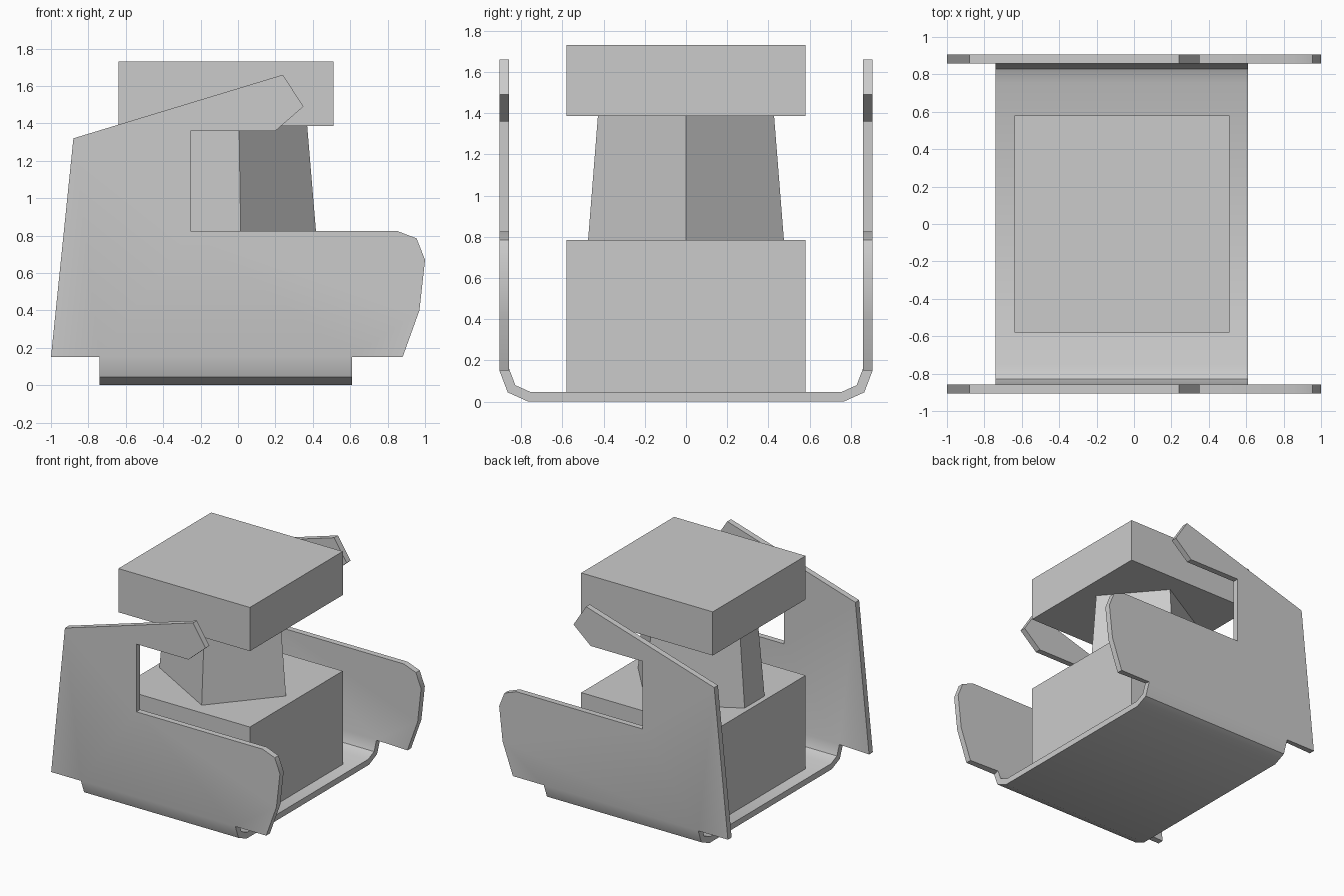
import bpy
import bmesh
import math

cube = bpy.data.objects.get("Cube")
if cube:
    bpy.data.objects.remove(cube, do_unlink=True)

grey = bpy.data.materials.new("plain grey")
grey.use_nodes = True
grey.diffuse_color = (0.6, 0.6, 0.6, 1)
grey.node_tree.nodes["Principled BSDF"].inputs["Base Color"].default_value = (0.6, 0.6, 0.6, 1)


def finish(name, bm):
    mesh = bpy.data.meshes.new(name)
    bm.to_mesh(mesh)
    bm.free()
    mesh.materials.append(grey)
    obj = bpy.data.objects.new(name, mesh)
    bpy.context.collection.objects.link(obj)
    return obj


def prism(name, lower, upper, z0, z1):
    """Closed solid between two matching outlines."""
    bm = bmesh.new()
    a = [bm.verts.new((x, y, z0)) for x, y in lower]
    b = [bm.verts.new((x, y, z1)) for x, y in upper]
    bm.faces.new(a)
    bm.faces.new(b)
    for i in range(len(a)):
        j = (i + 1) % len(a)
        bm.faces.new((a[i], a[j], b[j], b[i]))
    bmesh.ops.recalc_face_normals(bm, faces=bm.faces)
    return finish(name, bm)


# Lower block and top slab share one footprint
footprint = [(-0.64, -0.58), (0.51, -0.58), (0.51, 0.58), (-0.64, 0.58)]
prism("lower_block", footprint, footprint, 0.047, 0.785)
prism("top_slab", footprint, footprint, 1.385, 1.73)

# Tapered neck between them
neck = [(0.42, 0), (0.015, 0.475), (-0.6, 0.125), (-0.6, -0.125), (0.015, -0.475)]
taper, middle = 0.9, -0.08
neck_top = [(middle + (x - middle) * taper, y * taper) for x, y in neck]
prism("neck", neck, neck_top, 0.785, 1.385)

# Bent sheet bracket: side plates, curved bends and floor as one skin
BACK, FRONT = -0.74, 0.61
side = [(FRONT, 0.15), (0.88, 0.15), (0.97, 0.4), (1, 0.67), (0.955, 0.785),
        (0.85, 0.825), (-0.255, 0.825), (-0.255, 1.36), (0.2, 1.36),
        (0.35, 1.49), (0.24, 1.66), (-0.88, 1.32), (-1, 0.15), (BACK, 0.15)]
bend = [(0.865, 0.045), (0.765, 0)]
bm = bmesh.new()
floor_edges = []
for s in (-1, 1):
    plate = [bm.verts.new((x, s * 0.905, z)) for x, z in side]
    bm.faces.new(plate if s < 0 else plate[::-1])
    front, back = plate[0], plate[-1]
    for y, z in bend:
        f = bm.verts.new((FRONT, s * y, z))
        b = bm.verts.new((BACK, s * y, z))
        quad = (front, back, b, f)
        bm.faces.new(quad)
        front, back = f, b
    floor_edges.append((front, back))
(f0, b0), (f1, b1) = floor_edges
floor = bm.faces.new((f0, b0, b1, f1))
bmesh.ops.recalc_face_normals(bm, faces=bm.faces)
floor.normal_update()
if floor.normal.z > 0:
    bmesh.ops.reverse_faces(bm, faces=bm.faces)
bracket = finish("bent_bracket", bm)
solid = bracket.modifiers.new("sheet_thickness", "SOLIDIFY")
solid.thickness = 0.047
solid.offset = -1
solid.use_even_offset = True
solid.use_quality_normals = True

bpy.ops.object.select_all(action="DESELECT")
bracket.select_set(True)
bpy.context.view_layer.objects.active = bracket
bpy.ops.object.modifier_apply(modifier=solid.name)
bpy.ops.object.shade_smooth_by_angle(angle=math.radians(30))
